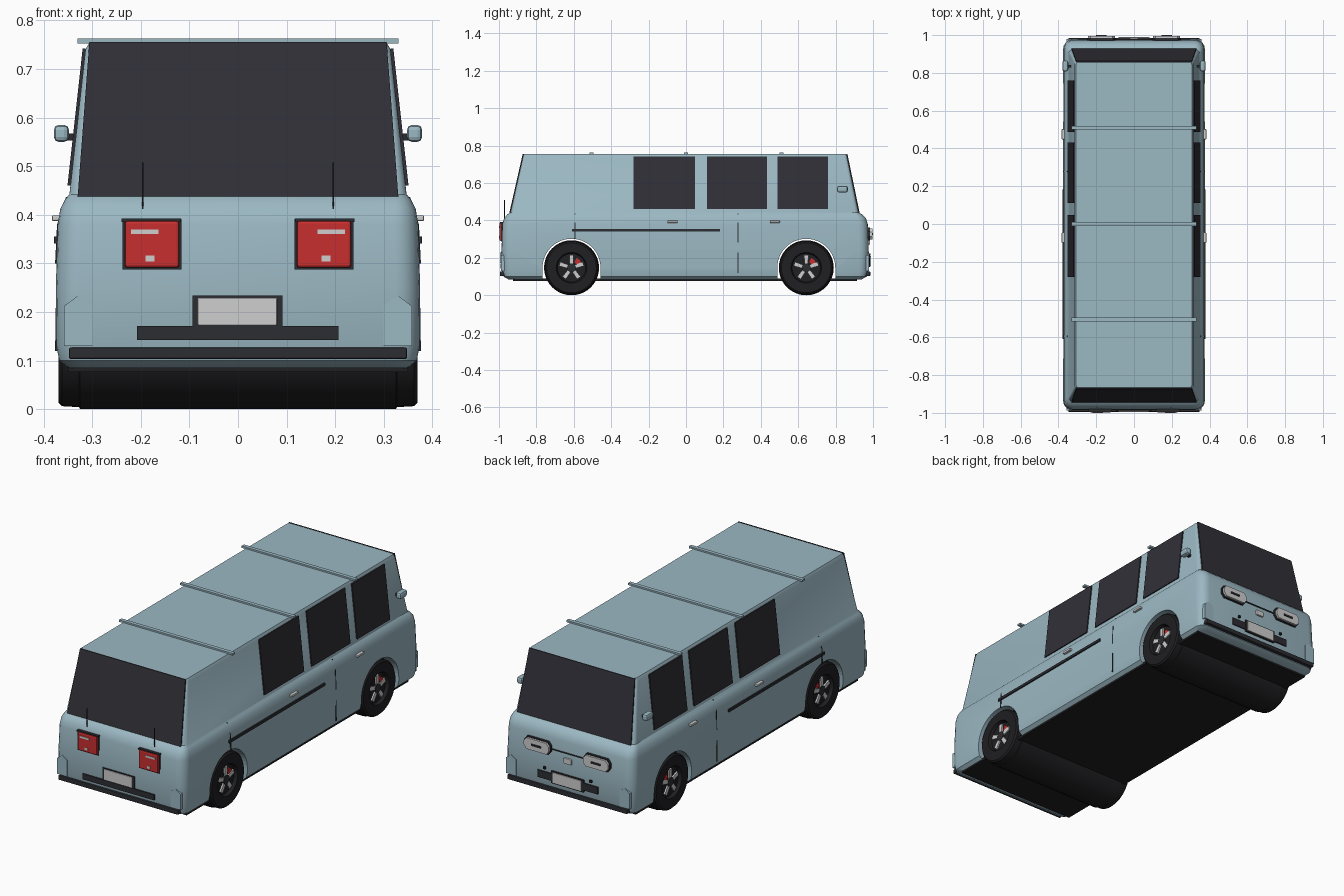
import bpy, bmesh, math
from mathutils import Vector

if "Cube" in bpy.data.objects:
    bpy.data.objects.remove(bpy.data.objects["Cube"])


def material(name, r, g, b):
    m = bpy.data.materials.new(name)
    m.diffuse_color = (r, g, b, 1)
    m.use_nodes = True
    m.node_tree.nodes["Principled BSDF"].inputs["Base Color"].default_value = m.diffuse_color
    return m


BLUE = material("pale_blue_paint", 0.33, 0.48, 0.545)
GLASS = material("dark_glass", 0.029, 0.029, 0.038)
TRIM = material("dark_trim", 0.025, 0.026, 0.032)
BLACK = material("black_rubber", 0.014, 0.014, 0.016)
RED = material("red_lens", 0.58, 0.028, 0.028)
GREY = material("light_grey", 0.62, 0.62, 0.63)


def finish(name, bm, mat, smooth=None):
    bmesh.ops.recalc_face_normals(bm, faces=bm.faces[:])
    me = bpy.data.meshes.new(name)
    bm.to_mesh(me)
    bm.free()
    ob = bpy.data.objects.new(name, me)
    bpy.context.collection.objects.link(ob)
    me.materials.append(mat)
    if smooth:
        bpy.ops.object.select_all(action='DESELECT')
        ob.select_set(True)
        bpy.context.view_layer.objects.active = ob
        bpy.ops.object.shade_smooth_by_angle(angle=math.radians(smooth))
    return ob


def loft(name, rings, mat, smooth=None):
    """Skin closed rings of equal length and cap both ends."""
    bm = bmesh.new()
    rows = [[bm.verts.new(p) for p in r] for r in rings]
    n = len(rows[0])
    for a, b in zip(rows, rows[1:]):
        for i in range(n):
            bm.faces.new((a[i], a[(i + 1) % n], b[(i + 1) % n], b[i]))
    bm.faces.new(rows[0])
    bm.faces.new(rows[-1])
    return finish(name, bm, mat, smooth)


def prism(name, pts, offset, mat):
    off = Vector(offset)
    return loft(name, [pts, [Vector(p) + off for p in pts]], mat)


def box(name, x0, x1, y0, y1, z0, z1, mat, bevel=0):
    ob = prism(name, [(x0, y0, z0), (x1, y0, z0), (x1, y1, z0), (x0, y1, z0)], (0, 0, z1 - z0), mat)
    if bevel:
        mod = ob.modifiers.new("bevel", 'BEVEL')
        mod.width, mod.segments = bevel, 2
    return ob


def rounded_ring(z, w, y0, y1, r, seg=5):
    pts = []
    for k, (cx, cy) in enumerate([(w - r, y1 - r), (r - w, y1 - r), (r - w, y0 + r), (w - r, y0 + r)]):
        for i in range(seg + 1):
            a = math.pi / 2 * (k + i / seg)
            pts.append((cx + r * math.cos(a), cy + r * math.sin(a), z))
    return pts


# Body shell: stacked rounded rectangles (z, half width, back y, nose y, corner radius)
body = loft("van_body", [rounded_ring(*r) for r in [
    (0.085, 0.350, -0.950, 0.940, 0.04),
    (0.100, 0.368, -0.976, 0.966, 0.045),
    (0.130, 0.374, -0.985, 0.976, 0.05),
    (0.250, 0.375, -0.986, 0.977, 0.05),
    (0.380, 0.371, -0.982, 0.972, 0.05),
    (0.412, 0.366, -0.972, 0.962, 0.045),
    (0.432, 0.356, -0.955, 0.942, 0.035),
    (0.442, 0.347, -0.938, 0.922, 0.02),
    (0.740, 0.314, -0.873, 0.862, 0.015),
    (0.755, 0.306, -0.866, 0.856, 0.012)]], BLUE, 35)

# Wheel arches cut right through the body
WHEELS = {"rear": -0.612, "nose": 0.643}
for key, cy in WHEELS.items():
    R = 0.155
    arch = [(-0.5, cy + R * math.cos(math.pi * i / 24), 0.147 + R * math.sin(math.pi * i / 24)) for i in range(25)]
    arch += [(-0.5, cy - R, 0.0), (-0.5, cy + R, 0.0)]
    cutter = prism("arch_cutter", arch, (1, 0, 0), BLUE)
    cutter.hide_render = True
    mod = body.modifiers.new("arch", 'BOOLEAN')
    mod.operation, mod.object, mod.solver = 'DIFFERENCE', cutter, 'EXACT'
    bpy.context.view_layer.objects.active = body
    bpy.ops.object.modifier_apply(modifier="arch")
    bpy.data.objects.remove(cutter)

# Underside
box("underside", -0.35, 0.35, -0.925, 0.915, 0.076, 0.09, BLACK)

# Wheels joined by a full-width drum, turned around the x axis
half = [(0.325, 0.147), (0.327, 0.143), (0.362, 0.141), (0.370, 0.133), (0.370, 0.082), (0.352, 0.076), (0.352, 0.004)]
profile = [(-x, r) for x, r in reversed(half)] + half
for key, cy in WHEELS.items():
    loft(key + "_wheels", [[(x, cy + r * math.cos(math.tau * i / 40), 0.147 + r * math.sin(math.tau * i / 40))
                            for i in range(40)] for x, r in profile], BLACK, 30)
    for s in (-1, 1):
        def disc_pts(x, pairs):
            return [(s * x, cy + r * math.cos(a), 0.147 + r * math.sin(a)) for r, a in pairs]
        # Five spokes, brake caliper and hub cap
        for k in range(5):
            a = math.pi / 2 + math.tau * k / 5
            prism(key + "_spoke", disc_pts(0.353, [(0.022, a - 0.45), (0.068, a - 0.17), (0.068, a + 0.17),
                                                   (0.022, a + 0.45)]), (s * 0.008, 0, 0), GREY)
        prism(key + "_brake_caliper", disc_pts(0.351, [(0.035, 0.3), (0.06, 0.3), (0.06, 0.75), (0.06, 1.1),
                                                       (0.035, 1.1)]), (s * 0.006, 0, 0), RED)
        prism(key + "_hub_cap", disc_pts(0.353, [(0.024, math.tau * i / 16) for i in range(16)]),
              (s * 0.01, 0, 0), TRIM)

# Rear window and windscreen
for name, yb, yt, s in (("rear_window", -0.939, -0.867, -1), ("windscreen", 0.923, 0.857, 1)):
    prism(name, [(-0.33, yb, 0.438), (0.33, yb, 0.438), (0.306, yt, 0.756), (-0.306, yt, 0.756)],
          (0, s * 0.006, 0), GLASS)


def side_x(z):
    return 0.347 - (z - 0.442) * 0.033 / 0.298


# Details on both sides
for s in (-1, 1):
    for y0, y1 in ((-0.28, 0.048), (0.112, 0.432), (0.488, 0.76)):
        a, b = side_x(0.46), side_x(0.742)
        prism("side_window", [(s * a, y0, 0.46), (s * a, y1, 0.46), (s * b, y1, 0.742), (s * b, y0, 0.742)],
              (s * 0.006, 0, 0), GLASS)
    box("side_stripe", s * 0.368, s * 0.379, -0.61, 0.183, 0.341, 0.355, TRIM)
    for y in (-0.072, 0.475):
        box("door_handle", s * 0.365, s * 0.383, y - 0.027, y + 0.027, 0.387, 0.399, GREY, 0.003)
    for y, z0 in ((0.278, 0.12), (-0.594, 0.30)):
        for za, zb, xa, xb in ((z0, 0.38, 0.3765, 0.3725), (0.38, 0.437, 0.3725, 0.354)):
            prism("door_seam", [(s * (xa - 0.01), y - 0.003, za), (s * xa, y - 0.003, za),
                                (s * xb, y - 0.003, zb), (s * (xb - 0.01), y - 0.003, zb)], (0, 0.006, 0), TRIM)
    # Wing mirror
    box("mirror_stem", s * 0.33, s * 0.352, 0.828, 0.842, 0.553, 0.567, TRIM)
    box("mirror", s * 0.348, s * 0.379, 0.808, 0.865, 0.550, 0.585, BLUE, 0.01)

# Roof bars
for y in (-0.505, 0.0, 0.51):
    box("roof_bar", -0.33, 0.33, y - 0.01, y + 0.01, 0.753, 0.763, BLUE)

# Bumper strips and corner guards at both ends
for name, y, s in (("rear", -0.985, -1), ("nose", 0.976, 1)):
    box(name + "_bumper_strip", -0.348, 0.348, y - s * 0.04, y + s * 0.01, 0.103, 0.127, TRIM, 0.004)
    for m in (-1, 1):
        prism(name + "_corner_guard", [(m * x, y - s * 0.04, z) for x, z in
              ((0.300, 0.13), (0.358, 0.13), (0.358, 0.212), (0.330, 0.233), (0.300, 0.215))],
              (0, s * 0.043, 0), BLUE)

# Tail lights with dark frames, pale reflectors and wiper rods
for m in (-1, 1):
    box("tail_light_frame", m * 0.116, m * 0.238, -0.988, -0.975, 0.287, 0.391, TRIM)
    box("tail_light_lip", m * 0.117, m * 0.240, -0.994, -0.975, 0.385, 0.392, TRIM)
    box("tail_light", m * 0.121, m * 0.233, -0.998, -0.975, 0.291, 0.388, RED, 0.006)
    box("tail_light_bar", m * 0.164, m * 0.220, -1.0, -0.99, 0.360, 0.370, GREY)
    box("tail_light_reflector", m * 0.172, m * 0.190, -1.0, -0.99, 0.304, 0.316, GREY)
    box("wiper_rod", m * 0.1945, m * 0.1975, -0.972, -0.968, 0.385, 0.508, BLACK)

# Rear number plate and step
box("rear_plate_frame", -0.094, 0.092, -0.990, -0.975, 0.168, 0.234, TRIM)
box("rear_plate", -0.083, 0.080, -0.994, -0.975, 0.173, 0.229, GREY, 0.002)
box("rear_step", -0.208, 0.207, -0.992, -0.975, 0.142, 0.171, TRIM)

# Headlights: lozenge lens in a dark surround
for m in (-1, 1):
    for name, grow, y1, mat in (("headlight_frame", 0.005, 0.985, TRIM), ("headlight", 0.0, 0.996, GREY)):
        w, h = 0.072 + grow, 0.029 + grow
        prism(name, [(m * 0.172 + x, 0.965, 0.327 + z) for x, z in
              ((-w, -h * .4), (-w * .8, -h), (w * .8, -h), (w, -h * .4), (w, h * .4), (w * .8, h), (-w * .8, h), (-w, h * .4))],
              (0, y1 - 0.965, 0), mat)
    box("headlight_bar", m * 0.145, m * 0.20, 0.99, 1.0, 0.322, 0.332, TRIM)
    box("fog_lamp", m * 0.128, m * 0.14, 0.97, 0.986, 0.212, 0.224, BLACK)

# Nose badge panel, crease, grille and number plate
box("nose_crease", -0.095, 0.095, 0.97, 0.979, 0.322, 0.327, TRIM)
box("nose_panel", -0.022, 0.022, 0.97, 0.985, 0.272, 0.300, GREY, 0.003)
box("nose_grille", -0.175, 0.175, 0.97, 0.982, 0.160, 0.198, TRIM)
box("nose_plate_frame", -0.094, 0.094, 0.97, 0.985, 0.150, 0.214, TRIM)
box("nose_plate", -0.083, 0.083, 0.97, 0.989, 0.155, 0.209, GREY, 0.002)
